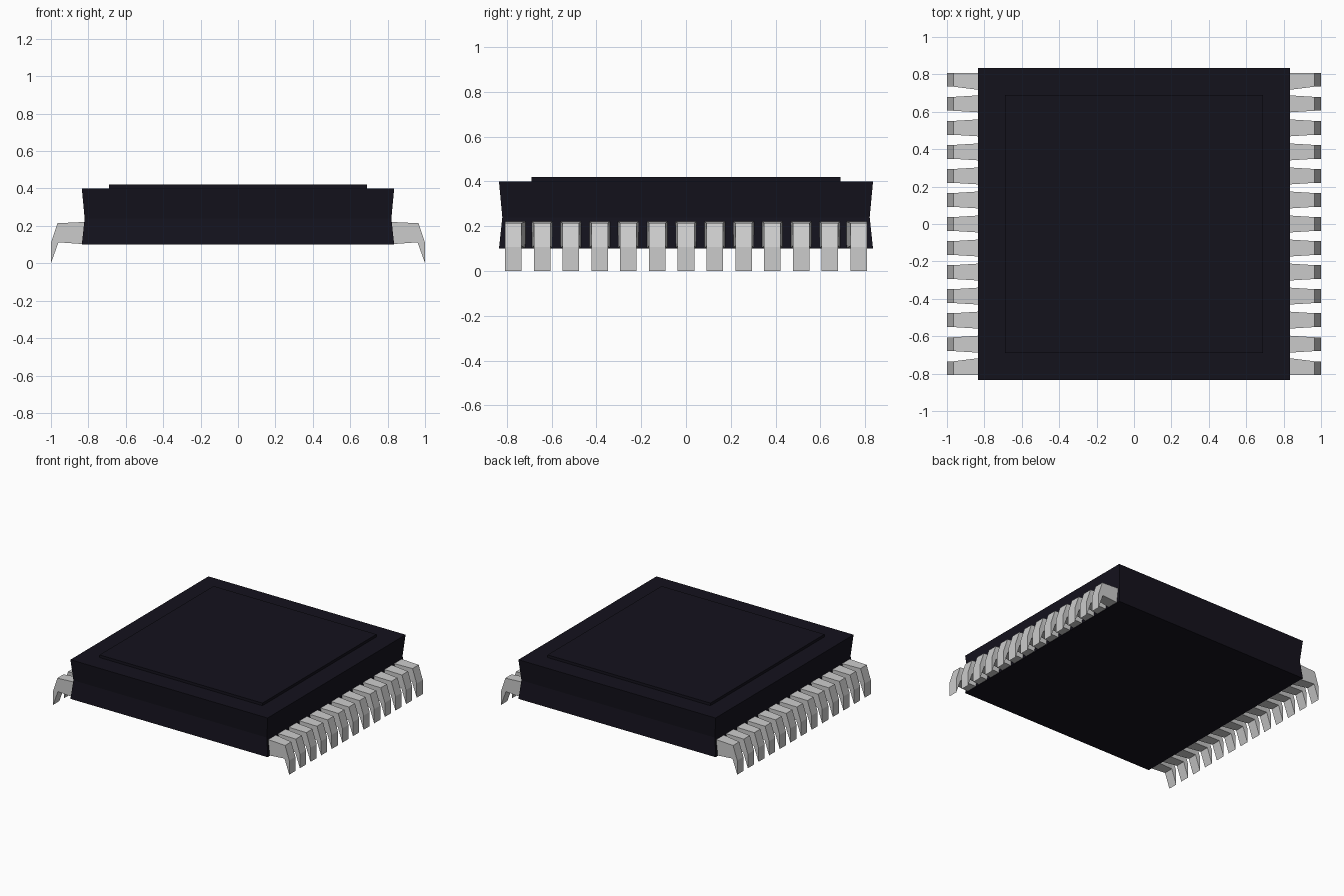
import bpy

if "Cube" in bpy.data.objects:
    bpy.data.objects.remove(bpy.data.objects["Cube"])


def mesh_object(name, verts, faces):
    mesh = bpy.data.meshes.new(name)
    mesh.from_pydata(verts, [], faces)
    obj = bpy.data.objects.new(name, mesh)
    bpy.context.collection.objects.link(obj)
    return obj


# Chip body: stacked square rings (half width, height) with a waist and raised lid
rings = [(0.835, 0.10), (0.82, 0.24), (0.835, 0.40), (0.69, 0.40), (0.69, 0.42)]
verts, faces = [], [(3, 2, 1, 0)]
for h, z in rings:
    verts += [(-h, -h, z), (h, -h, z), (h, h, z), (-h, h, z)]
for r in range(len(rings) - 1):
    for i in range(4):
        a, b = r * 4 + i, r * 4 + (i + 1) % 4
        faces.append((a, b, b + 4, a + 4))
last = 4 * (len(rings) - 1)
faces.append(tuple(range(last, last + 4)))
body = mesh_object("chip_body", verts, faces)

plastic = bpy.data.materials.new("dark_plastic")
plastic.diffuse_color = (0.007, 0.006, 0.012, 1)
plastic.use_nodes = True
plastic.node_tree.nodes["Principled BSDF"].inputs["Base Color"].default_value = plastic.diffuse_color
body.data.materials.append(plastic)

# Pin side profile: root, shoulder, wedge tip, inner bend
PROFILE = [(0.82, 0.102), (0.82, 0.221), (0.965, 0.214),
           (1.0, 0.108), (1.0, 0.0), (0.96, 0.112)]
COUNT, PITCH, HALF, FLARE = 13, 0.1285, 0.037, 0.009


def add_pin(name, y, side, flare_low, flare_high):
    n = len(PROFILE)
    low, high = [], []
    for x, z in PROFILE:
        root = x < 0.9
        low.append((side * x, y - HALF - root * flare_low, z))
        high.append((side * x, y + HALF + root * flare_high, z))
    quads = []
    for k in (0, n):  # side walls split into shoulder and leg
        for q in ((0, 1, 2, 5), (2, 3, 5), (3, 4, 5)):
            q = [i + k for i in q]
            quads.append(q[::-1] if k == 0 else q)
    for i in range(n):
        j = (i + 1) % n
        quads.append([i, j, j + n, i + n])
    if side > 0:
        quads = [q if len(q) == 0 else q[::-1] for q in quads]
    obj = mesh_object(name, low + high, quads)
    # Consistent outward normals
    import bmesh
    bm = bmesh.new()
    bm.from_mesh(obj.data)
    bmesh.ops.recalc_face_normals(bm, faces=bm.faces)
    bm.to_mesh(obj.data)
    bm.free()


# Two rows of pins; the end pins flare mostly inward
for side, label in ((1, "right"), (-1, "left")):
    for i in range(COUNT):
        y = (i - (COUNT - 1) / 2) * PITCH
        low = 0.0 if i == 0 else FLARE
        high = 0.0 if i == COUNT - 1 else FLARE
        if i == 0:
            high = 0.018
        if i == COUNT - 1:
            low = 0.018
        add_pin(f"{label}_pin_{i + 1}", y, side, low, high)
